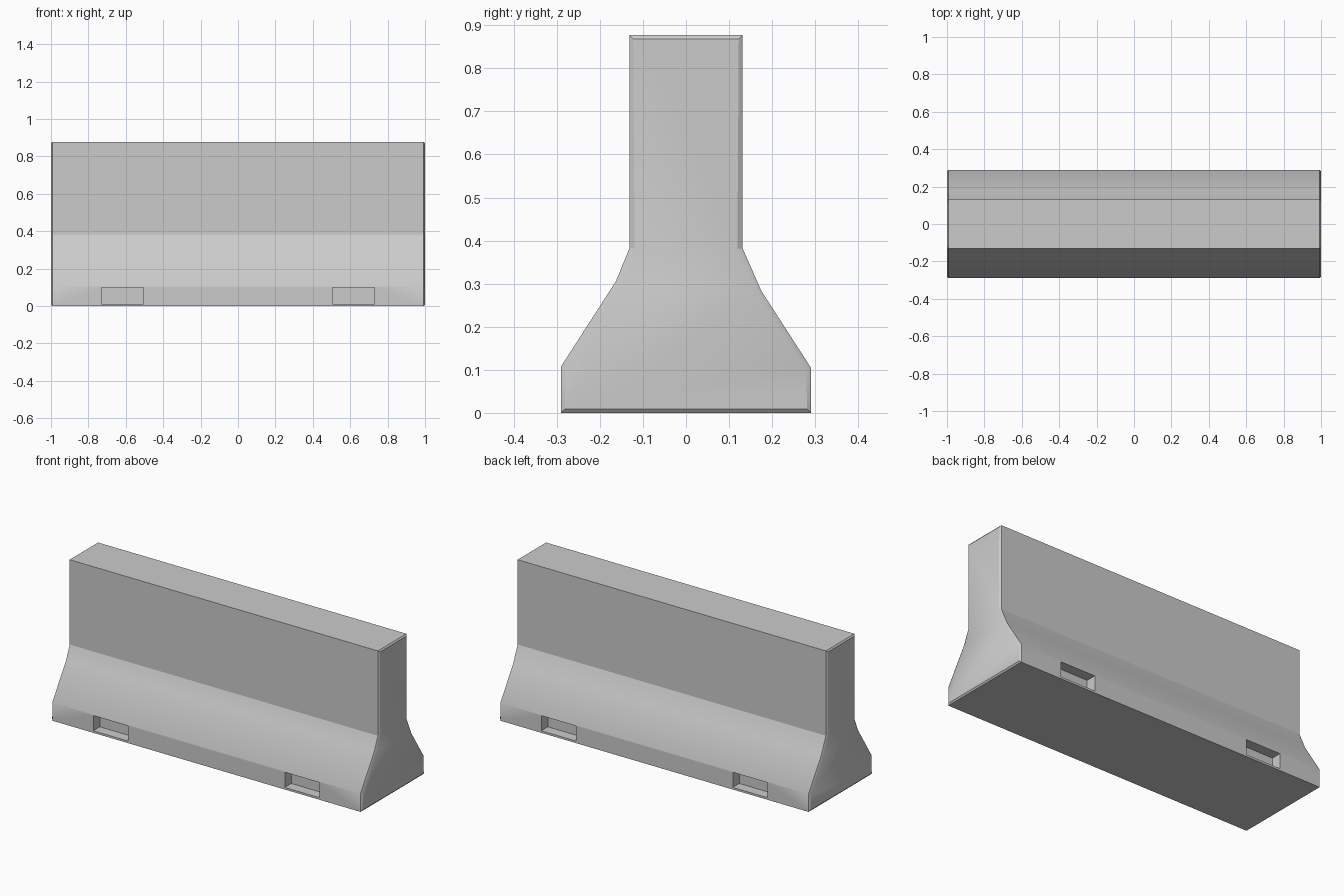
import bpy, bmesh
from math import radians

if "Cube" in bpy.data.objects:
    bpy.data.objects.remove(bpy.data.objects["Cube"])


def link_mesh(name, bm):
    bmesh.ops.recalc_face_normals(bm, faces=bm.faces[:])
    mesh = bpy.data.meshes.new(name)
    bm.to_mesh(mesh)
    bm.free()
    obj = bpy.data.objects.new(name, mesh)
    bpy.context.collection.objects.link(obj)
    return obj


# Barrier body: cross-section extruded along x, ends slightly raised
front = [(-0.29, 0), (-0.29, 0.108), (-0.163, 0.305), (-0.131, 0.383), (-0.131, 0.877)]
back = [(0.131, 0.877), (0.131, 0.383), (0.175, 0.283), (0.29, 0.105), (0.29, 0)]
bm = bmesh.new()
start = bm.faces.new([bm.verts.new((-0.993, y, z)) for y, z in front + back])
ret = bmesh.ops.extrude_face_region(bm, geom=[start], use_keep_orig=True)
verts = [g for g in ret["geom"] if isinstance(g, bmesh.types.BMVert)]
bmesh.ops.translate(bm, verts=verts, vec=(1.986, 0, 0))
bmesh.ops.recalc_face_normals(bm, faces=bm.faces[:])
ends = [f for f in bm.faces if abs(f.normal.x) > 0.9]
bmesh.ops.inset_individual(bm, faces=ends, thickness=0.012, depth=0.007)
body = link_mesh("barrier_body", bm)

# Lifting pockets: boxes cut into the foot, leaving a thin floor
bm = bmesh.new()
for sx in (-1, 1):
    for sy in (-1, 1):
        box = bmesh.ops.create_cube(bm, size=1)["verts"]
        bmesh.ops.scale(bm, verts=box, vec=(0.225, 0.12, 0.088))
        bmesh.ops.translate(bm, verts=box, vec=(sx * 0.617, sy * 0.29, 0.056))
cutter = link_mesh("pocket_cutter", bm)
cutter.hide_render = True

bpy.context.view_layer.objects.active = body
body.select_set(True)
cut = body.modifiers.new("pockets", 'BOOLEAN')
cut.operation = 'DIFFERENCE'
cut.solver = 'EXACT'
cut.object = cutter
bpy.ops.object.modifier_apply(modifier=cut.name)
bpy.data.objects.remove(cutter)

# Smooth the rounded foot, keep the crease under the upright wall crisp
bpy.ops.object.shade_smooth_by_angle(angle=radians(34))
bm = bmesh.new()
bm.from_mesh(body.data)
for e in bm.edges:
    if all(abs(v.co.z - 0.383) < 0.01 for v in e.verts):
        e.smooth = False
bm.to_mesh(body.data)
bm.free()
